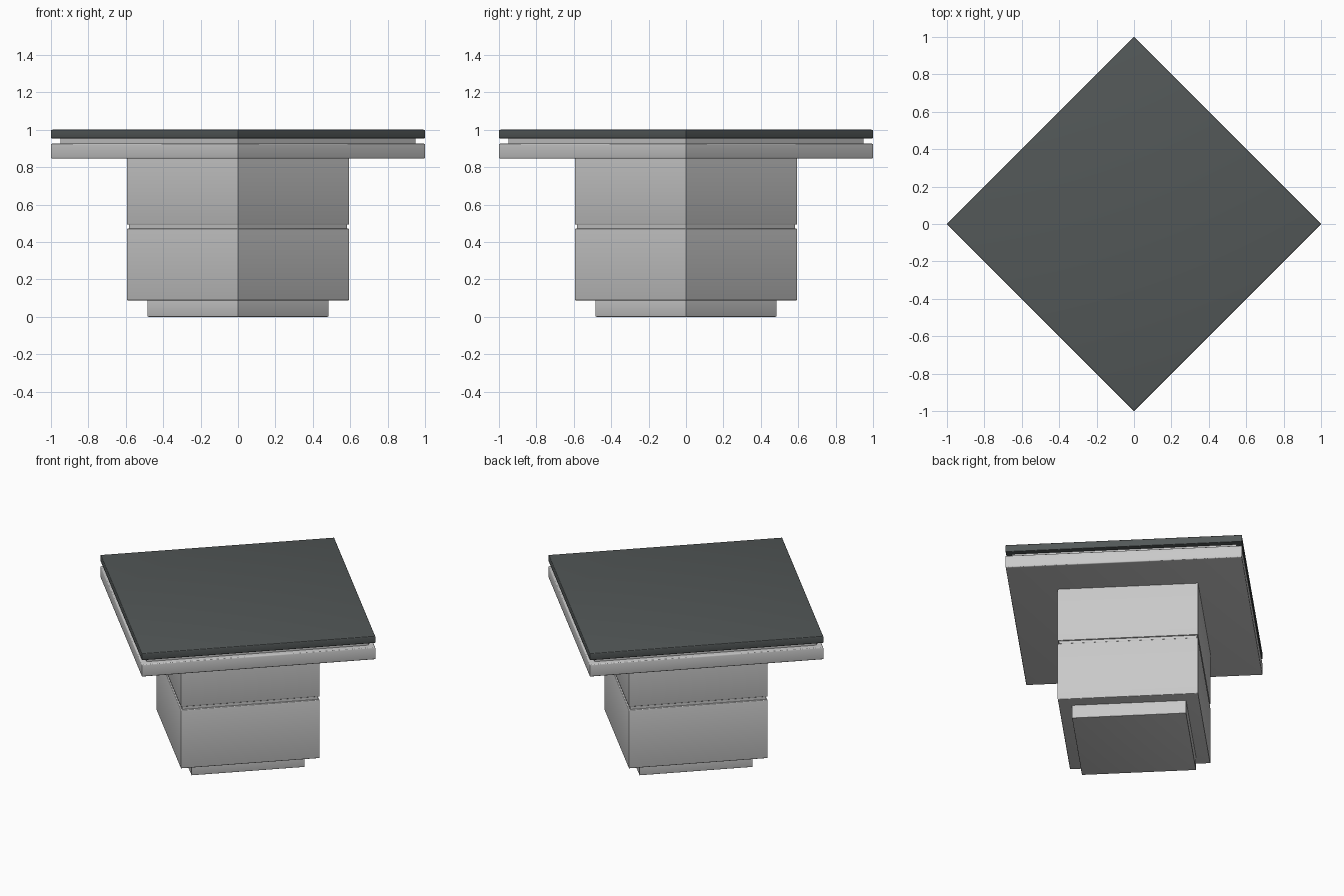
import bpy, bmesh, math

if "Cube" in bpy.data.objects:
    bpy.data.objects.remove(bpy.data.objects["Cube"])


def material(name, rgb):
    m = bpy.data.materials.new(name)
    m.diffuse_color = (*rgb, 1)
    m.use_nodes = True
    m.node_tree.nodes["Principled BSDF"].inputs["Base Color"].default_value = m.diffuse_color
    return m


grey = material("light grey", (0.58, 0.58, 0.58))
dark = material("dark slate", (0.085, 0.096, 0.096))


def block(name, r, z0, z1, mat, bevel=0.0):
    """Square block with corners on the x and y axes, top and bottom rims softened."""
    bm = bmesh.new()
    bmesh.ops.create_cone(bm, cap_ends=True, segments=4, radius1=r, radius2=r, depth=z1 - z0)
    # turn so the corners sit on the axes
    v = bm.verts[:][0].co
    turn = -math.atan2(v.y, v.x)
    for v in bm.verts:
        x, y = v.co.x, v.co.y
        v.co.x = x * math.cos(turn) - y * math.sin(turn)
        v.co.y = x * math.sin(turn) + y * math.cos(turn)
        v.co.z += (z0 + z1) / 2
    if bevel:
        rims = [e for e in bm.edges if abs(e.verts[0].co.z - e.verts[1].co.z) < 1e-5]
        bmesh.ops.bevel(bm, geom=rims, offset=bevel, segments=3, profile=0.5, affect='EDGES')
    bmesh.ops.recalc_face_normals(bm, faces=bm.faces)
    me = bpy.data.meshes.new(name)
    bm.to_mesh(me)
    bm.free()
    me.materials.append(mat)
    ob = bpy.data.objects.new(name, me)
    bpy.context.collection.objects.link(ob)
    bpy.context.view_layer.objects.active = ob
    ob.select_set(True)
    bpy.ops.object.shade_smooth_by_angle(angle=math.radians(35))
    ob.select_set(False)
    return ob


# pedestal
block("plinth", 0.483, 0.0, 0.09, grey, 0.003)
block("lower_body", 0.594, 0.087, 0.472, grey, 0.006)
block("body_groove", 0.582, 0.465, 0.50, grey)
block("upper_body", 0.594, 0.492, 0.85, grey, 0.006)
# table top
block("under_slab", 1.0, 0.845, 0.927, grey, 0.008)
block("top_spacer", 0.95, 0.92, 0.96, grey)
block("top_panel", 1.0, 0.953, 1.0, dark, 0.006)
